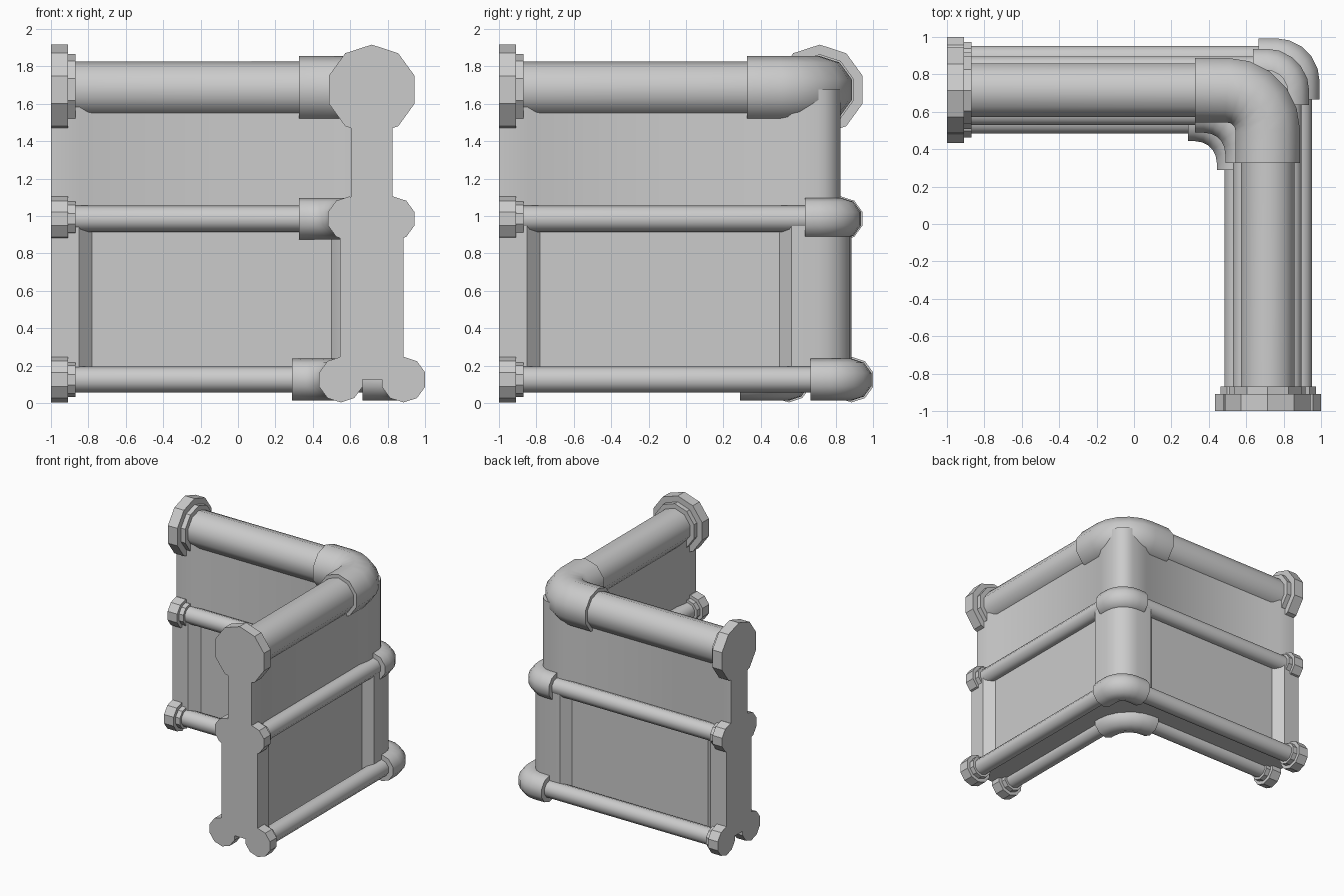
import bpy, bmesh, math
from mathutils import Vector

if "Cube" in bpy.data.objects:
    bpy.data.objects.remove(bpy.data.objects["Cube"])

C = 0.715      # centre line of both arms
SIDES = 10     # pipes are ten-sided


def finish(name, bm, angle):
    bmesh.ops.recalc_face_normals(bm, faces=bm.faces)
    me = bpy.data.meshes.new(name)
    bm.to_mesh(me)
    bm.free()
    ob = bpy.data.objects.new(name, me)
    bpy.context.collection.objects.link(ob)
    bpy.ops.object.select_all(action='DESELECT')
    ob.select_set(True)
    bpy.context.view_layer.objects.active = ob
    bpy.ops.object.shade_smooth_by_angle(angle=math.radians(angle))
    return ob


def arc(centre, r, steps=5):
    # quarter turn from the +y side to the +x side
    return [(centre + r * math.sin(i / steps * math.pi / 2),
             centre + r * math.cos(i / steps * math.pi / 2)) for i in range(steps + 1)]


def pipe(name, path, z, r, angle=40):
    # sweep a ten-sided section along a flat path with mitred joints
    bm = bmesh.new()
    pts = [Vector(p) for p in path]
    rings = []
    for i, p in enumerate(pts):
        a = (p - pts[i - 1]).normalized() if i else None
        b = (pts[i + 1] - p).normalized() if i < len(pts) - 1 else None
        a, b = a or b, b or a
        t = (a + b).normalized()
        side = Vector((-t.y, t.x)) / t.dot(a)
        ring = []
        for k in range(SIDES):
            ang = math.pi / 2 + 2 * math.pi * k / SIDES
            q = p + side * r * math.cos(ang)
            ring.append(bm.verts.new((q.x, q.y, z + r * math.sin(ang))))
        rings.append(ring)
    for r0, r1 in zip(rings, rings[1:]):
        for k in range(SIDES):
            n = (k + 1) % SIDES
            bm.faces.new((r0[k], r0[n], r1[n], r1[k]))
    bm.faces.new(rings[0])
    bm.faces.new(rings[-1])
    return finish(name, bm, angle)


def rail(name, c, z, bend, start, r_rail, r_collar, r_step, r_cap):
    turn = arc(c - bend, bend)
    pipe(name + "_rail", [(-0.95, c)] + turn + [(c, -0.95)], z, r_rail)
    pipe(name + "_elbow", [(start, c)] + turn + [(c, start)], z, r_collar)
    for arm in ("left", "front"):
        for part, x0, x1, r in (("cap", -1, -0.91, r_cap), ("flange", -0.93, -0.87, r_step)):
            path = [(x0, c), (x1, c)]
            if arm == "front":
                path = [(y, x) for x, y in path]
            pipe(f"{name}_{arm}_{part}", path, z, r, 30)


def wall(name, half, thin, z0, z1):
    # L-shaped footprint: thick end posts and corner, recessed panels
    outer = [(-1, C + half), (-0.85, C + half), (-0.78, C + thin),
             (0.5, C + thin), (0.565, C + half)]
    inner = [(-1, C - half), (-0.85, C - half), (-0.78, C - thin), (0.5, C - thin)]
    swap = lambda pts: [(y, x) for x, y in reversed(pts)]
    outline = (outer + arc(C - 0.01, half + 0.01) + swap(outer)
               + [(y, x) for x, y in inner] + [(C - half, C - half)] + inner[::-1])
    bm = bmesh.new()
    face = bm.faces.new([bm.verts.new((x, y, z0)) for x, y in outline])
    ext = bmesh.ops.extrude_face_region(bm, geom=[face], use_keep_orig=True)
    top = [v for v in ext['geom'] if isinstance(v, bmesh.types.BMVert)]
    bmesh.ops.translate(bm, verts=top, vec=(0, 0, z1 - z0))
    bmesh.ops.triangulate(bm, faces=[f for f in bm.faces if len(f.verts) > 4])
    finish(name, bm, 30)


# Wall, thicker below the middle rail
wall("lower_wall", 0.17, 0.10, 0.125, 0.985)
wall("upper_wall", 0.11, 0.08, 0.985, 1.675)

# Handrail and the paired middle and bottom rails
rail("top", C, 1.675, 0.215, 0.325, 0.15, 0.18, 0.19, 0.241)
small = (0.07, 0.112, 0.092, 0.119)
rail("middle_outer", 0.83, 0.985, 0.125, 0.635, *small)
rail("middle_inner", 0.595, 0.985, 0.215, 0.325, *small)
rail("bottom_outer", 0.885, 0.125, 0.125, 0.665, 0.07, 0.112, 0.092, 0.122)
rail("bottom_inner", 0.55, 0.125, 0.22, 0.29, 0.07, 0.112, 0.092, 0.122)
